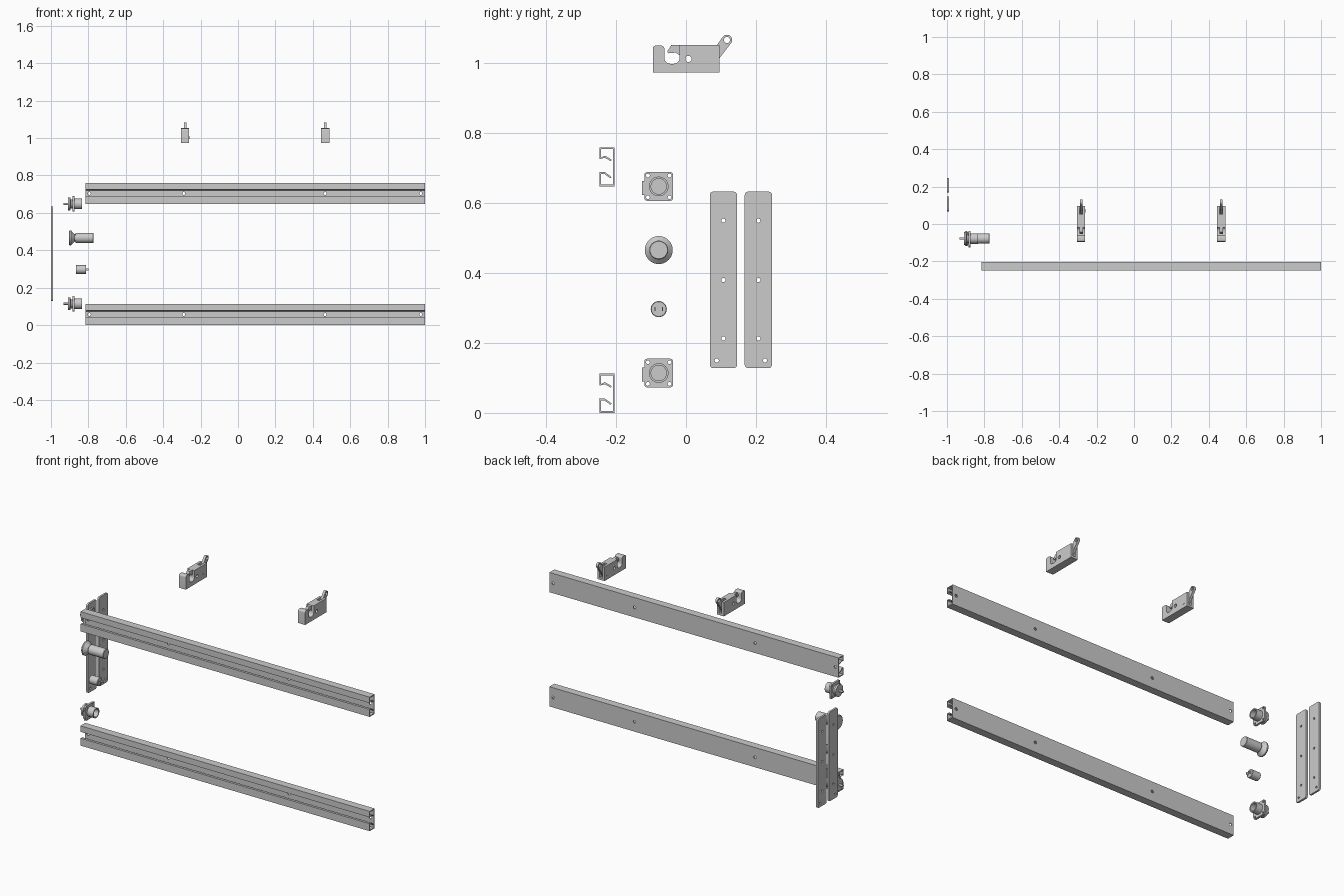
import bpy, bmesh
from math import sin, cos, pi, radians, atan2
from mathutils import Vector

if "Cube" in bpy.data.objects:
    bpy.data.objects.remove(bpy.data.objects["Cube"])


def finish(name, bm):
    bmesh.ops.recalc_face_normals(bm, faces=bm.faces)
    me = bpy.data.meshes.new(name)
    bm.to_mesh(me)
    bm.free()
    ob = bpy.data.objects.new(name, me)
    bpy.context.collection.objects.link(ob)
    return ob


def prism(name, pts, x0, x1):
    """Extrude a (y, z) outline along x."""
    bm = bmesh.new()
    f = bm.faces.new([bm.verts.new((x0, y, z)) for y, z in pts])
    new = bmesh.ops.extrude_face_region(bm, geom=[f])['geom']
    bmesh.ops.translate(bm, verts=[v for v in new if isinstance(v, bmesh.types.BMVert)],
                        vec=(x1 - x0, 0, 0))
    return finish(name, bm)


def arc(cy, cz, r, a0, a1, n=8):
    return [(cy + r * cos(radians(a0 + (a1 - a0) * i / n)),
             cz + r * sin(radians(a0 + (a1 - a0) * i / n))) for i in range(n + 1)]


def rounded(y0, y1, z0, z1, r):
    return (arc(y1 - r, z1 - r, r, 0, 90, 6) + arc(y0 + r, z1 - r, r, 90, 180, 6)
            + arc(y0 + r, z0 + r, r, 180, 270, 6) + arc(y1 - r, z0 + r, r, 270, 360, 6))


def box(name, x0, x1, y0, y1, z0, z1):
    return prism(name, [(y0, z0), (y1, z0), (y1, z1), (y0, z1)], x0, x1)


def lathe(name, profile, cy, cz, n=40):
    """Spin an (x, radius) profile about the x axis at (cy, cz)."""
    bm = bmesh.new()
    vs = [bm.verts.new((x, cy, cz + r)) for x, r in profile]
    es = [bm.edges.new(p) for p in zip(vs, vs[1:])]
    bmesh.ops.spin(bm, geom=vs + es, cent=(0, cy, cz), axis=(1, 0, 0),
                   angle=2 * pi, steps=n, use_duplicate=False)
    bmesh.ops.remove_doubles(bm, verts=bm.verts, dist=1e-5)
    return finish(name, bm)


def rod(name, x0, x1, cy, cz, r, n=24):
    return lathe(name, [(x0, 0), (x0, r), (x1, r), (x1, 0)], cy, cz, n)


def cut(ob, cutters):
    """Subtract cutters, bake the result and delete them."""
    for c in cutters:
        m = ob.modifiers.new('cut', 'BOOLEAN')
        m.operation, m.solver, m.object = 'DIFFERENCE', 'EXACT', c
    bpy.context.view_layer.update()
    me = bpy.data.meshes.new_from_object(ob.evaluated_get(bpy.context.evaluated_depsgraph_get()))
    ob.modifiers.clear()
    ob.data = me
    for c in cutters:
        bpy.data.objects.remove(c)


# Two long rails: hollow C section with inward lips at the front slot
section = [(-.248, .112), (-.204, .112), (-.204, 0), (-.248, 0), (-.248, .042), (-.232, .041),
           (-.213, .027), (-.216, .023), (-.234, .036), (-.243, .036), (-.243, .005),
           (-.209, .005), (-.209, .107), (-.243, .107), (-.243, .083), (-.232, .088),
           (-.213, .077), (-.215, .072), (-.232, .082), (-.248, .078)]
for label, z in (('lower_rail', 0), ('upper_rail', .648)):
    rail = prism(label, [(y, h + z) for y, h in section], -.815, 1)
    holes = []
    for x in (-.795, -.29, .466, .977):
        h = rod('cutter', -.02, .02, 0, 0, .008, 16)
        h.rotation_euler.z = pi / 2
        h.location = (x, -.206, z + .056)
        holes.append(h)
    cut(rail, holes)

# Two flat end plates with screw holes
for label, cy, s in (('inner_plate', .107, -1), ('outer_plate', .207, 1)):
    plate = prism(label, rounded(cy - .039, cy + .039, .128, .633, .01), -1, -.989)
    cut(plate, [rod('cutter', -1.05, -.95, y, z, .006, 16) for y, z in
                ((cy, .55), (cy, .38), (cy, .213), (cy + s * .019, .15))])

# Two flanged sockets
CY = -.078
for label, z in (('lower_socket', .114), ('upper_socket', .648)):
    flange = prism(label + '_flange', rounded(CY - .041, CY + .041, z - .041, z + .041, .008),
                   -.884, -.873)
    cut(flange, [rod('cutter', -.95, -.8, CY + a * .031, z + b * .031, .0055, 16)
                 for a in (-1, 1) for b in (-1, 1)])
    lathe(label + '_barrel', [(-.932, 0), (-.932, .006), (-.908, .006), (-.908, .034),
                              (-.897, .034), (-.894, .024), (-.88, .024), (-.88, .028),
                              (-.835, .028), (-.835, .022), (-.868, .022), (-.868, 0)], CY, z)
    box(label + '_tab', -.884, -.873, -.126, -.115, z - .024, z + .016)

# Knob with a flared head
lathe('flared_knob', [(-.904, 0), (-.904, .036), (-.9, .04), (-.893, .04), (-.874, .02),
                      (-.868, .02), (-.868, .027), (-.775, .027), (-.773, .025),
                      (-.773, 0)], CY, .466)

# Small plug with two contact prongs
lathe('plug_body', [(-.867, 0), (-.867, .021), (-.865, .023), (-.814, .023),
                    (-.812, .021), (-.812, 0)], CY, .297)
for s in (-1, 1):
    box('plug_prong', -.815, -.798, CY + s * .011 - .0015, CY + s * .011 + .0015, .291, .303)

# Two latch clips
for label, x in (('left_clip', -.283), ('right_clip', .466)):
    w = .022
    body = ([(-.095, .974), (.096, .974), (.096, 1.053), (-.018, 1.053)]
            + arc(-.035, 1.016, .017, 0, -90, 6) + arc(-.045, 1.016, .017, -90, -180, 6)
            + arc(-.071, 1.042, .009, 0, 90, 5) + arc(-.086, 1.042, .009, 90, 180, 5))
    clip = prism(label + '_body', body, x - w, x + w)
    cut(clip, [rod('cutter', x - .05, x + .05, .007, 1.013, .009),
               box('cutter', x - .0085, x + .0085, .052, .12, .986, 1.08)])
    prism(label + '_hook', [(-.016, 1.0525), (-.042, 1.0525), (-.054, 1.034), (-.05, 1.029),
                            (-.03, 1.031), (-.016, 1.022)], x - .009, x + .009)
    rod(label + '_pivot', x - w - .0005, x + w + .0005, .07, 1.003, .009)
    a, b = Vector((.07, 1.003)), Vector((.117, 1.067))
    t = atan2(b.y - a.y, b.x - a.x) * 180 / pi
    lever = prism(label + '_lever', arc(*b, .015, t - 90, t + 90, 14)
                  + arc(*a, .013, t + 90, t + 270, 12), x - .007, x + .007)
    cut(lever, [rod('cutter', x - .05, x + .05, *b, .009)])

# Smooth the round parts, keep edges sharp
bpy.ops.object.select_all(action='DESELECT')
for ob in bpy.context.scene.objects:
    ob.select_set(True)
    bpy.context.view_layer.objects.active = ob
bpy.ops.object.shade_smooth_by_angle(angle=radians(30))
